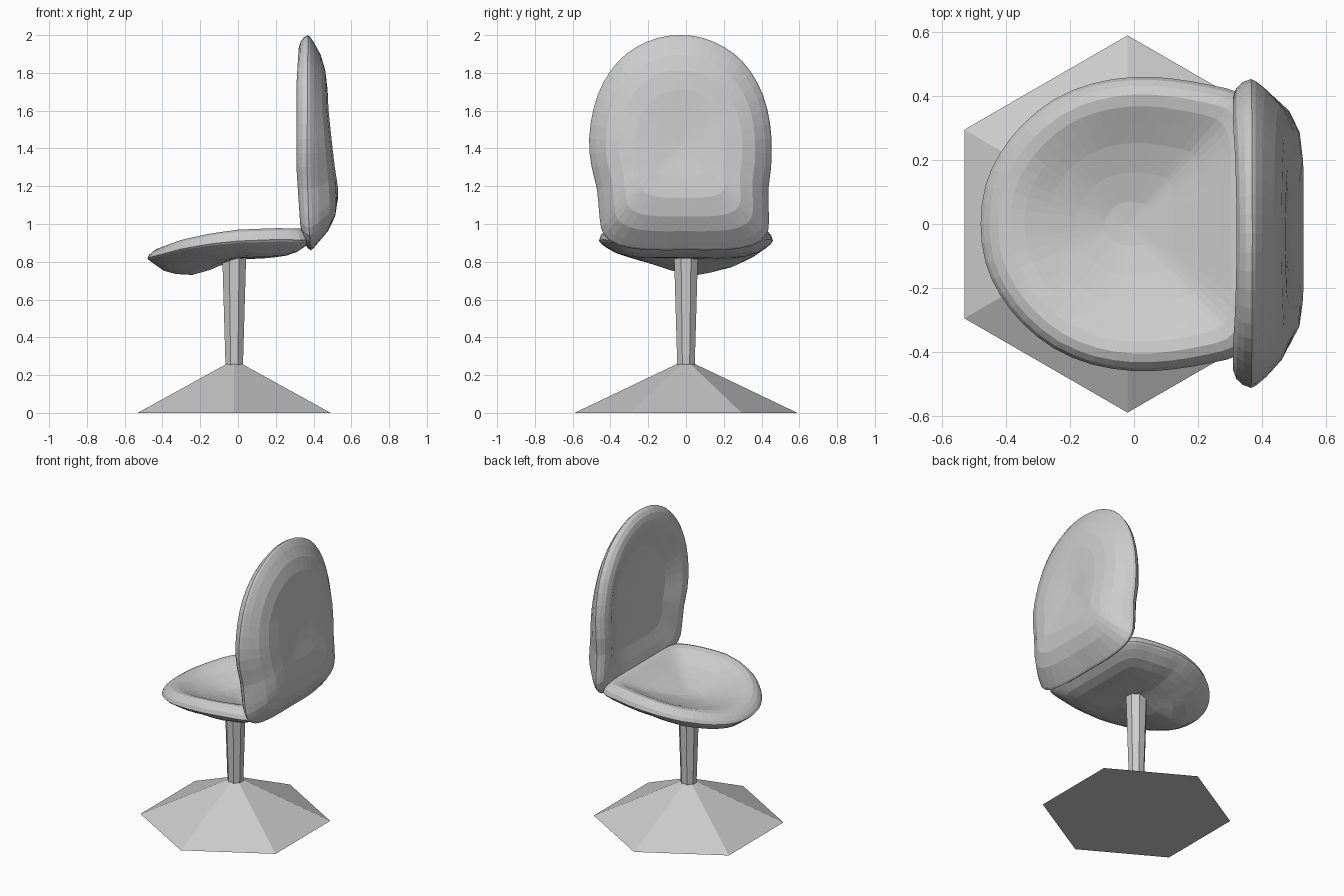
import bpy, bmesh
from math import pi
from mathutils import Vector

if "Cube" in bpy.data.objects:
    bpy.data.objects.remove(bpy.data.objects["Cube"])


def interp(table, t):
    """Piecewise-linear lookup in a list of (key, value)."""
    if t <= table[0][0]:
        return table[0][1]
    for (a, va), (b, vb) in zip(table, table[1:]):
        if t <= b:
            return va + (vb - va) * (t - a) / (b - a)
    return table[-1][1]


def finish(bm, name):
    bmesh.ops.recalc_face_normals(bm, faces=bm.faces)
    me = bpy.data.meshes.new(name)
    bm.to_mesh(me)
    bm.free()
    ob = bpy.data.objects.new(name, me)
    bpy.context.collection.objects.link(ob)
    return ob


def rounded(points):
    """Insert a smooth in-between point on every edge of a closed outline."""
    p, n, out = [Vector(q) for q in points], len(points), []
    for i in range(n):
        a, b, c, d = p[i - 1], p[i], p[(i + 1) % n], p[(i + 2) % n]
        out += [b, (b + c) * 0.5625 - (a + d) * 0.0625]
    return out


# ring scale -> share of the depth, for the dished side and the bulging side
DISH = [(0.0, -1.0), (0.15, -0.92), (0.35, -0.55), (0.55, -0.05), (0.7, 0.5),
        (0.8, 0.88), (0.88, 1.0), (0.94, 0.82), (0.98, 0.45)]
BULGE = [(0.985, 0.12), (0.93, 0.36), (0.82, 0.71), (0.68, 0.92), (0.5, 1.0),
         (0.3, 0.97), (0.15, 0.92), (0.0, 0.88)]


def pad(name, half, centre, place, lip, dish, bulge):
    """Cushion shell: concentric rings of a mirrored outline, dished on one side."""
    outline = rounded(half + [(u, -w) for u, w in half[-2:0:-1]])
    n = len(outline)
    bm = bmesh.new()
    rows = [(s, d, True) for s, d in DISH] + [(1.0, 0.0, True)] + [(s, d, False) for s, d in BULGE]
    rings = []
    for s, share, dished in rows:
        ring = []
        for u, w in outline if s > 0 else [(centre, 0)]:
            pu, pw = centre + s * (u - centre), s * w
            if not dished:
                h = -share * bulge(pu, pw)
            else:
                h = share * (interp(lip, pu) if share > 0 else dish)
            ring.append(bm.verts.new(place(pu, pw, h)))
        rings.append(ring)
    for a, b in zip(rings, rings[1:]):
        for i in range(n):
            j = (i + 1) % n
            if len(a) == 1:
                bm.faces.new((a[0], b[i], b[j]))
            elif len(b) == 1:
                bm.faces.new((a[j], a[i], b[0]))
            else:
                bm.faces.new((a[i], b[i], b[j], a[j]))
    return finish(bm, name)


def cone(name, sides, r1, r2, z1, z2, turn):
    bpy.ops.mesh.primitive_cone_add(vertices=sides, radius1=r1, radius2=r2, depth=z2 - z1,
                                    location=(-0.02, 0, (z1 + z2) / 2), rotation=(0, 0, turn))
    bpy.context.object.name = name


# Hexagonal foot and octagonal post
cone("base", 6, 0.59, 0.045, 0.0, 0.26, 0)
cone("post", 8, 0.05, 0.068, 0.25, 0.82, pi / 8)

# Seat: rounded front, straighter rear, rim rising towards the back
SEAT_RIM = [(-0.48, 0.82), (-0.3, 0.868), (-0.15, 0.895), (0, 0.91), (0.2, 0.918), (0.4, 0.915)]
SEAT_LIP = [(-0.48, 0.03), (-0.3, 0.048), (0, 0.06), (0.3, 0.06)]
SEAT_UNDER = [(-0.48, 0.10), (-0.4, 0.125), (-0.3, 0.142), (-0.2, 0.155), (-0.1, 0.132),
              (0, 0.106), (0.2, 0.094), (0.3, 0.09), (0.4, 0.09)]
SEAT_SIDE = [(-0.35, 0.45), (-0.2, 0.6), (-0.07, 0.85), (0.05, 1.0), (0.2, 0.85), (0.4, 0.6)]
seat_half = [(-0.48, 0), (-0.465, 0.12), (-0.42, 0.22), (-0.35, 0.31), (-0.25, 0.39),
             (-0.13, 0.44), (0, 0.46), (0.12, 0.455), (0.24, 0.435), (0.33, 0.41),
             (0.37, 0.36), (0.385, 0.27), (0.385, 0.13), (0.385, 0)]


def seat_under(u, w):
    front = interp([(-0.2, 1), (0.15, 0)], u)
    return interp(SEAT_UNDER, u) * (1 - front * (1 - interp(SEAT_SIDE, w)))


pad("seat", seat_half, -0.02,
    lambda u, w, h: Vector((u, w, interp(SEAT_RIM, u) + h)), SEAT_LIP, 0.06, seat_under)

# Backrest: tall oval narrowing to a square lower edge, bulging rearwards
BACK_RIM = [(0.86, 0.385), (1.0, 0.375), (1.3, 0.365), (2.0, 0.37)]
BACK_LIP = [(0.86, 0.03), (1.0, 0.046), (1.3, 0.056), (1.75, 0.058), (2.0, 0.045)]
BACK_BULGE = [(0.86, 0.10), (0.98, 0.145), (1.1, 0.16), (1.2, 0.16), (1.4, 0.135),
              (1.6, 0.112), (1.8, 0.102), (2.0, 0.09)]
back_half = [(2.0, 0), (1.985, 0.12), (1.935, 0.235), (1.86, 0.33), (1.745, 0.41),
             (1.61, 0.46), (1.45, 0.483), (1.3, 0.475), (1.18, 0.453), (1.03, 0.448),
             (0.94, 0.43), (0.885, 0.35), (0.862, 0.2), (0.862, 0)]
LEAN = [(0.87, 0), (1.4, -0.03)]
pad("backrest", back_half, 1.42,
    lambda u, w, h: Vector((interp(BACK_RIM, u) - h, w + interp(LEAN, u), u)),
    BACK_LIP, 0.025, lambda u, w: interp(BACK_BULGE, u))
